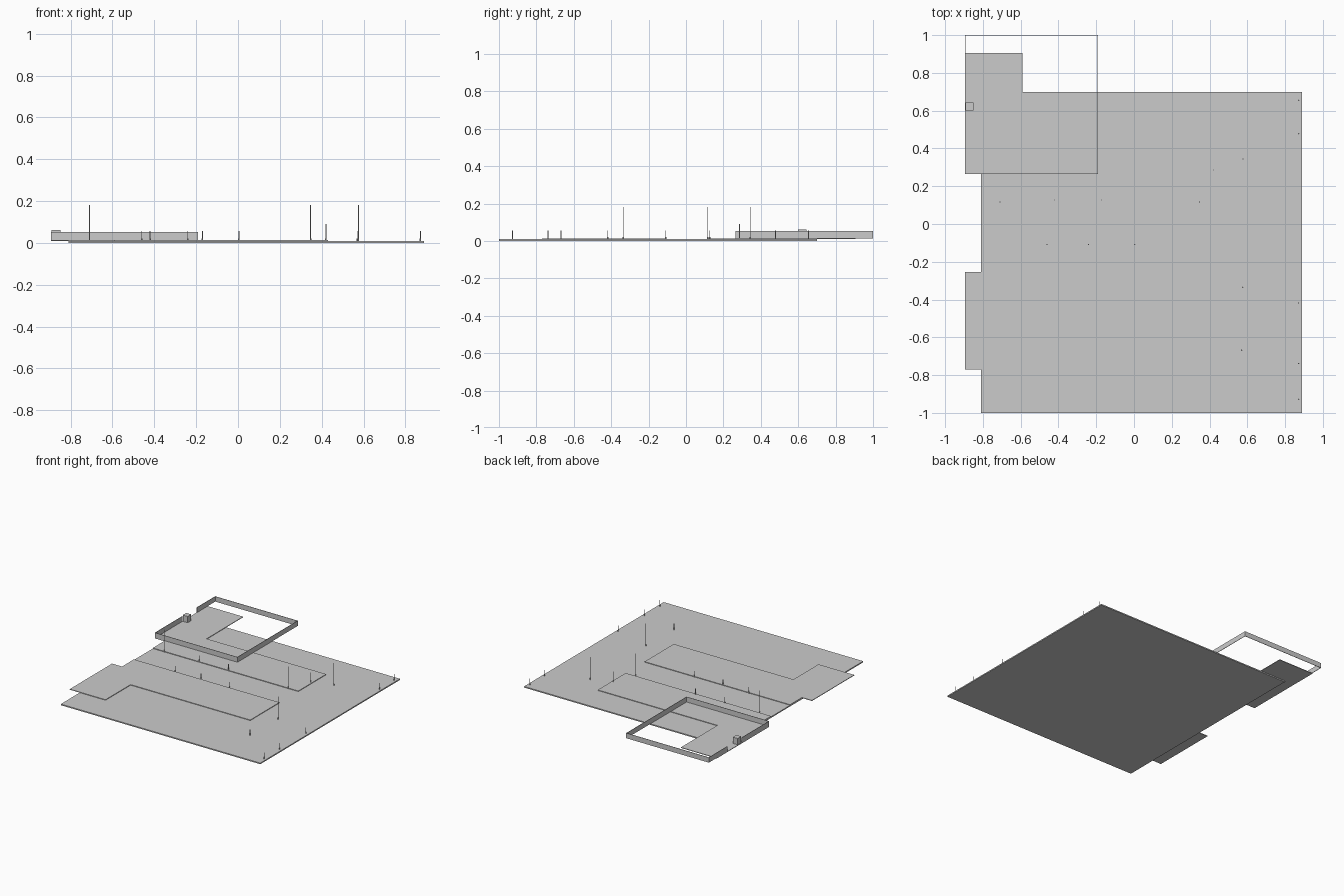
import bpy, bmesh

if "Cube" in bpy.data.objects:
    bpy.data.objects.remove(bpy.data.objects["Cube"])

grey = bpy.data.materials.new("light_grey")
grey.diffuse_color = (0.6, 0.6, 0.6, 1)
grey.use_nodes = True
grey.node_tree.nodes["Principled BSDF"].inputs["Base Color"].default_value = grey.diffuse_color


def finish(name, bm):
    bmesh.ops.recalc_face_normals(bm, faces=bm.faces)
    mesh = bpy.data.meshes.new(name)
    bm.to_mesh(mesh)
    bm.free()
    mesh.materials.append(grey)
    obj = bpy.data.objects.new(name, mesh)
    bpy.context.collection.objects.link(obj)
    return obj


def plate(name, outline, z0, z1):
    """Extrude a flat outline from z0 to z1."""
    bm = bmesh.new()
    face = bm.faces.new([bm.verts.new((x, y, z0)) for x, y in outline])
    ext = bmesh.ops.extrude_face_region(bm, geom=[face], use_keep_orig=True)
    for v in ext["geom"]:
        if isinstance(v, bmesh.types.BMVert):
            v.co.z = z1
    return finish(name, bm)


def box(name, x0, x1, y0, y1, z0, z1):
    return plate(name, [(x0, y0), (x1, y0), (x1, y1), (x0, y1)], z0, z1)


# Ground slab
box("ground_slab", -0.81, 0.89, -1.0, 0.70, 0.0, 0.009)

# Two stepped pavement plates, reaching past the left edge of the slab
plate("front_pavement", [(-0.895, -0.77), (-0.59, -0.77), (-0.59, -0.465), (0.43, -0.465),
                         (0.43, -0.11), (-0.81, -0.11), (-0.81, -0.255), (-0.895, -0.255)],
      0.009, 0.0135)
plate("back_pavement", [(-0.81, 0.12), (0.43, 0.12), (0.43, 0.46), (-0.59, 0.46),
                        (-0.59, 0.905), (-0.895, 0.905), (-0.895, 0.265), (-0.81, 0.265)],
      0.009, 0.0135)

# Thin fence around the yard, with a gate gap on the left beside the booth
X0, X1, Y0, Y1, T = -0.895, -0.19, 0.265, 1.0, 0.003
for name, x0, x1, y0, y1 in [
        ("fence_front", X0, X1, Y0, Y0 + T),
        ("fence_back", X0, X1, Y1 - T, Y1),
        ("fence_right", X1 - T, X1, Y0 + T, Y1 - T),
        ("fence_left_front", X0, X0 + T, Y0 + T, 0.60),
        ("fence_left_back", X0, X0 + T, 0.775, Y1 - T)]:
    box(name, x0, x1, y0, y1, 0.0135, 0.053)

# Gate booth
box("gate_booth", -0.891, -0.849, 0.60, 0.643, 0.0135, 0.062)


# Posts: slender shaft on a slightly wider foot
def post(name, x, y, top):
    bm = bmesh.new()
    for r, z0, z1 in [(0.0033, 0.009, 0.02), (0.002, 0.02, top)]:
        geo = bmesh.ops.create_cone(bm, cap_ends=True, segments=8, radius1=r,
                                    radius2=r, depth=z1 - z0)
        bmesh.ops.translate(bm, verts=geo["verts"], vec=(x, y, (z0 + z1) / 2))
    finish(name, bm)


posts = {
    "tall_post": (0.182, [(-0.71, 0.116), (0.347, 0.116), (0.576, 0.344), (0.576, -0.335)]),
    "medium_post": (0.09, [(0.42, 0.286)]),
    "short_post": (0.056, [(-0.42, 0.127), (-0.17, 0.127), (-0.46, -0.108), (-0.24, -0.108),
                           (0.004, -0.108), (0.57, -0.668), (0.872, 0.655), (0.872, 0.478),
                           (0.872, -0.418), (0.872, -0.738), (0.872, -0.928)]),
}
for name, (top, spots) in posts.items():
    for x, y in spots:
        post(name, x, y, top)
